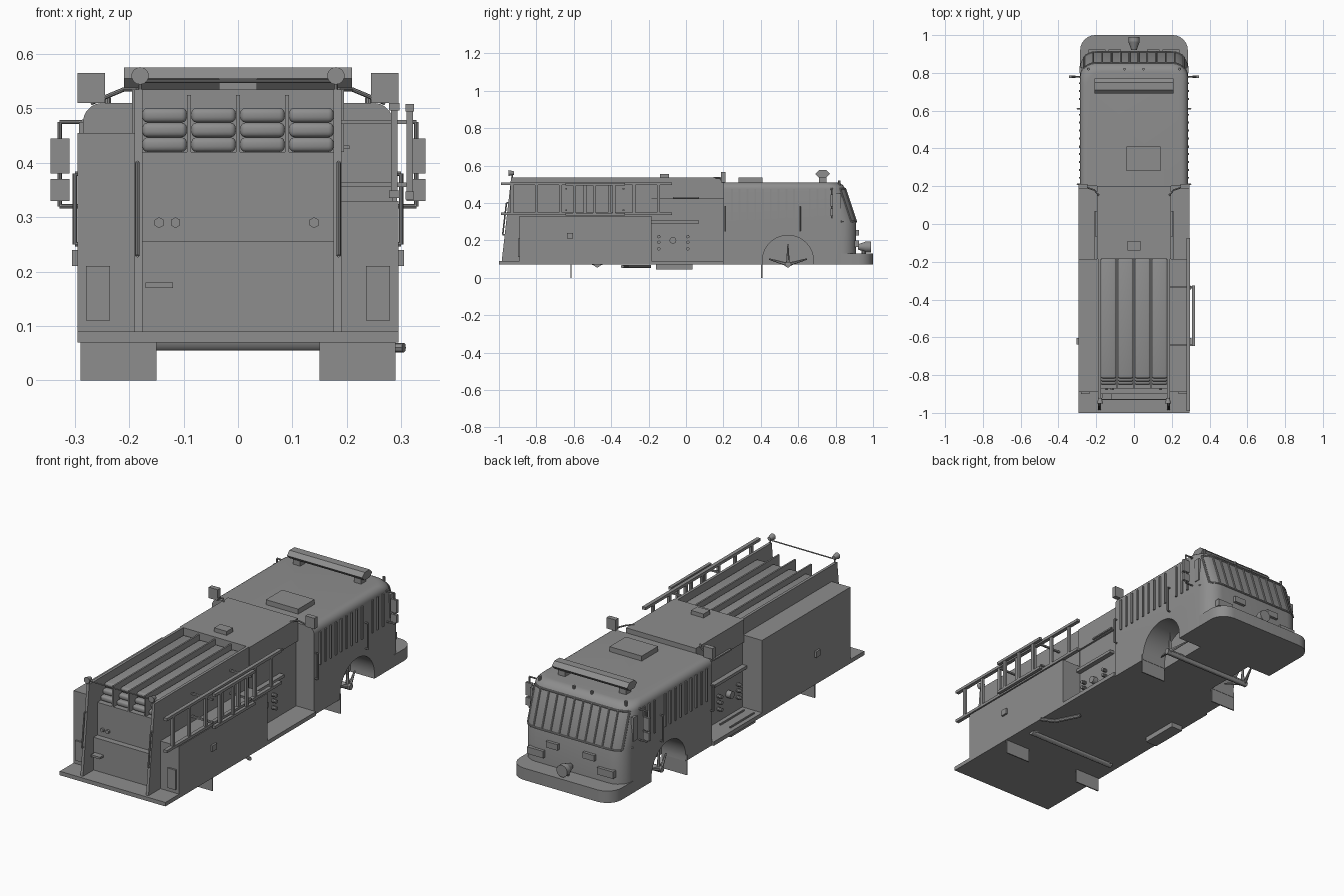
import bpy, bmesh, math
from mathutils import Vector

if "Cube" in bpy.data.objects:
    bpy.data.objects.remove(bpy.data.objects["Cube"])

GREY = bpy.data.materials.new("plain grey")
GREY.use_nodes = True
GREY.diffuse_color = (.27, .27, .27, 1)
GREY.node_tree.nodes["Principled BSDF"].inputs["Base Color"].default_value = GREY.diffuse_color

# Main dimensions
FLOOR, SLAB, DECK, ROOF, BED = .07, .09, .535, .51, .42
BODY, CAB, WALL = .295, .285, .185
TAIL, PUMP, CAB_BACK, NOSE = -.89, -.185, .2, .91
SILL, HEAD = .3, .475
CORNER = .08
REAR_AXLE, FRONT_AXLE = -.475, .545
AXLES = (REAR_AXLE, FRONT_AXLE)
SIDES = (-1, 1)
made = []


def finish(name, bm):
    bmesh.ops.recalc_face_normals(bm, faces=bm.faces)
    mesh = bpy.data.meshes.new(name)
    bm.to_mesh(mesh)
    bm.free()
    mesh.materials.append(GREY)
    ob = bpy.data.objects.new(name, mesh)
    bpy.context.collection.objects.link(ob)
    made.append(ob)
    return ob


def box(name, xs, ys, zs, bevel=0):
    """Box between pairs of limits along each axis."""
    bm = bmesh.new()
    bmesh.ops.create_cube(bm, size=1)
    for v in bm.verts:
        v.co = [limits[c > 0] for limits, c in zip((xs, ys, zs), v.co)]
    if bevel:
        bmesh.ops.bevel(bm, geom=bm.edges[:], offset=bevel, segments=3, affect='EDGES', profile=.5)
    return finish(name, bm)


def around(centre, half):
    return centre - half, centre + half


def across(half):
    return -half, half


def rod(name, start, end, radius, end_radius=None, sides=10):
    start, end = Vector(start), Vector(end)
    if end_radius is None:
        end_radius = radius
    bm = bmesh.new()
    bmesh.ops.create_cone(bm, cap_ends=True, segments=sides, radius1=radius,
                          radius2=end_radius, depth=(end - start).length)
    turn = (end - start).to_track_quat('Z', 'Y')
    for v in bm.verts:
        v.co = turn @ v.co + (start + end) / 2
    return finish(name, bm)


def pipe(name, points, radius=.004):
    for start, end in zip(points, points[1:]):
        rod(name, start, end, radius, sides=8)


def handle(name, start, end, reach):
    """Staple-shaped grab handle standing off a surface."""
    start, end, reach = Vector(start), Vector(end), Vector(reach)
    pipe(name, [start, start + reach, end + reach, end])


def loft(name, rings):
    bm = bmesh.new()
    loops = [[bm.verts.new(p) for p in ring] for ring in rings]
    for low, high in zip(loops, loops[1:]):
        for i in range(len(low)):
            bm.faces.new((low[i - 1], low[i], high[i], high[i - 1]))
    bm.faces.new(loops[0])
    bm.faces.new(loops[-1])
    return finish(name, bm)


def outline(half, back, front, z, steps=6):
    """Plan shape with a square rear and rounded front corners."""
    ring = [(-half, back, z), (half, back, z)]
    for side in (1, -1):
        for k in range(steps + 1):
            turn = math.pi / 2 * (k if side > 0 else steps - k) / steps
            ring.append((side * (half - CORNER + CORNER * math.cos(turn)),
                         front - CORNER + CORNER * math.sin(turn), z))
    return ring


def front_at(z):
    """The nose is upright below the sill and leans back above it."""
    return NOSE - max(0, z - SILL) / 3


def nose_point(x, z):
    over = max(0, abs(x) - CAB + CORNER)
    return x, front_at(z) - CORNER + math.sqrt(max(0, CORNER ** 2 - over ** 2)), z


def cut_wells(ob):
    """Cut the four wheel wells."""
    for y in AXLES:
        for s in SIDES:
            cutter = rod("well_cutter", (s * .15, y, SLAB), (s * .4, y, SLAB), .137, sides=40)
            mod = ob.modifiers.new("well", 'BOOLEAN')
            mod.object, mod.solver = cutter, 'EXACT'
            bpy.context.view_layer.objects.active = ob
            bpy.ops.object.modifier_apply(modifier=mod.name)
            made.remove(cutter)
            bpy.data.objects.remove(cutter)


# Cab with a rounded roof edge, and the bumper
rings = [outline(CAB, CAB_BACK, front_at(z), z) for z in (FLOOR, SILL, HEAD)]
for k in range(1, 6):
    turn = math.pi / 2 * k / 5
    inset = (1 - math.cos(turn)) * (ROOF - HEAD)
    z = HEAD + (ROOF - HEAD) * math.sin(turn)
    rings.append(outline(CAB - inset, CAB_BACK, front_at(z) - inset, z))
cab = loft("cab", rings)
loft("front_bumper", [outline(CAB, .8, 1, z) for z in (FLOOR, .13)])

# Rear body
floor = box("floor", across(BODY), (-1, CAB_BACK), (FLOOR, SLAB))
left_block = box("tall_compartment", (-BODY, -WALL), (TAIL, PUMP), (SLAB, .455))
right_block = box("low_compartment", (WALL, BODY), (TAIL, PUMP), (SLAB, .33))
core = box("body_core", across(WALL), (-.87, CAB_BACK), (SLAB, BED))
for part in (cab, floor, left_block, right_block, core):
    cut_wells(part)
box("pump_house", across(WALL + .01), (PUMP, CAB_BACK), (BED, DECK))
box("rear_step_box", across(WALL), (TAIL - .01, -.8), (SLAB, .255))
box("tailboard_handle", (-.17, -.12), (-.93, TAIL), (.17, .18))
box("deck_box", across(.035), (-.14, -.09), (DECK, .555))
for x in (-.145, -.115, .14):
    rod("rear_knob", (x, -.88, .29), (x, -.86, .29), .01, sides=6)

# Hose bed
for x in (-SLAB, 0, SLAB):
    box("hose_divider", around(x, .004), (-.87, PUMP), (BED, .525))
layer = .027
for column in range(4):
    for row in range(3):
        z = BED + layer * row
        box("folded_hose", around((column - 1.5) * SLAB, .041), (-.85 + row / 60, PUMP),
            (z, z + layer), bevel=.01)


def out(s, *reaches):
    """Limits or positions measured outward on one side."""
    return [s * reach for reach in reaches]


# Paired fittings
for s in SIDES:
    # Bed wall with a raked rear edge
    wall = [(-.985, SLAB), (-.935, DECK), (PUMP, DECK), (PUMP, SLAB)]
    loft("bed_wall", [[(x, y, z) for y, z in wall] for x in out(s, .176, .19)])

    # Rear doors, lamps and rails
    box("rear_door_panel", out(s, .235, .28), (TAIL - .009, TAIL), (.11, .21))
    box("side_lamp", out(s, CAB, .305), around(-.62, .017), (.21, .24))
    handle("rear_handrail", (s * WALL, -.96, .23), (s * WALL, -.94, .4), (0, -.02, 0))
    rod("rear_light_post", (s * .18, -.93, .5), (s * .18, -.93, .55), .004)
    rod("rear_light", (s * .18, -.95, .56), (s * .18, -.92, .56), .016, .009, sides=14)

    # Cab handles
    for name, y in (("cab_rear_handle", .21), ("door_handle", .61)):
        handle(name, (s * CAB, y, .25), (s * CAB, y, .38), (s * .015, 0, 0))

    # Beacons at the rear corners of the cab
    box("beacon", out(s, .245, BODY), around(CAB_BACK, .012), (ROOF, .565))
    pipe("beacon_arm", [(s * WALL, .15, DECK), (s * .21, .18, DECK), (s * .27, CAB_BACK, ROOF)])

    # Mirrors
    handle("mirror_arm", (s * CAB, .78, HEAD), (s * CAB, .78, .32), (s * .043, 0, 0))
    for name, zs in (("mirror", (.38, .445)), ("lower_mirror", (.33, .37))):
        box(name, out(s, .31, .345), around(.78, .007), zs)

    # Side window bars, leaving a gap for the door
    for k in range(13):
        if k != 9:
            box("window_bar", out(s, CAB - .01, CAB + .007), around(.245 + k / 24, .005), (.31, HEAD))
    box("quarter_window", out(s, CAB - .01, CAB + .004), (.8, .83), (.33, .45))

    # Pump panel controls
    rod("main_gauge", (s * WALL, -.07, .2), (s * .21, -.07, .2), .018, sides=16)
    for y in (-.145, .01):
        for z in (.155, .19, .22):
            rod("pump_control", (s * WALL, y, z), (s * .21, y, z), .009)
    box("pump_shelf", out(s, WALL, .21), (PUMP, FLOOR), (.29, .305))
    box("pump_rail", out(s, WALL, .205), (-FLOOR, FLOOR), (.425, .432))

    # Nose lamps and roof markers
    box("headlamp", out(s, .15, .24), (.9, .925), (.165, .2))
    box("grille_lamp", out(s, FLOOR, .135), (.9, .925), (.225, .255))
    for x in out(s, .05, .24):
        rod("roof_marker", (x, .82, .49), (x, .82, .52), .007)

    # Mud flaps and hubs
    for y in AXLES:
        box("mud_flap", out(s, .15, BODY - .005), around(y - .14, .003), (0, .1))
        for t in SIDES:
            rod("hub_spoke", (s * .24, y, FLOOR), (s * .2, y + t / 10, .1), .01, .004, sides=6)
        rod("hub_spindle", (s * .23, y, .06), (s * .23, y, .18), .011, .003, sides=6)

# Cross members
rod("rear_light_bar", (-WALL, -.93, .55), (WALL, -.93, .55), .003)
for y in AXLES:
    rod("axle", (-.25, y, FLOOR), (.25, y, FLOOR), .015, sides=12)
pipe("exhaust", [(.18, -.19, .06), (.24, -.31, .06), (.305, -.34, .06)], radius=.009)

# Sunken side step with raised rim
box("side_step_well", (-.275, -.21), (-.16, .035), (.045, FLOOR))
for x in (-.27, -.215):
    box("step_rim", around(x, .003), (-.155, .035), (SLAB, SLAB + .007))

# Windshield bars following the rounded nose
for k in range(12):
    x = (k - 5.5) * .048
    pipe("windshield_bar", [nose_point(x, SILL), nose_point(x, HEAD)], radius=.005)
for z in (SILL, HEAD):
    pipe("windshield_rail", [nose_point(CAB * k / 10, z) for k in range(-10, 11)], radius=.005)

# Roof items and siren
box("roof_hatch", (-.04, .14), (.28, .41), (ROOF, DECK))
hexagon = [(.73 + .04 * math.cos(k * math.pi / 3), .555 + .023 * math.sin(k * math.pi / 3))
           for k in range(6)]
loft("light_bar", [[(x, y, z) for y, z in hexagon] for x in across(.21)])
for x in across(.17):
    box("light_bar_foot", around(x, .02), around(.73, .02), (ROOF, .54))
rod("siren_stand", (0, .95, .13), (0, .95, .16), .012)
rod("siren_horn", (0, .92, .165), (0, .965, .165), .014, .03, sides=20)
rod("siren_rim", (0, .965, .165), (0, .99, .165), .03, sides=20)


# Side ladders and their brackets
def ladder(name, xs, ys, zs, rungs):
    low, high = zs
    rail = .014
    for z in (low, high - rail):
        box(name + "_rail", xs, ys, (z, z + rail))
    for k in range(rungs):
        y = ys[0] + (ys[1] - ys[0]) * (k + .45) / rungs
        box(name + "_rung", around(sum(xs) / 2, .006), around(y, .008), (low, high))


ladder("long_ladder", (.278, .297), (-.99, -.075), (.335, .51), rungs=7)
ladder("short_ladder", (.308, .324), (-.645, -.325), (.333, .508), rungs=3)
for y in (-.64, -.335):
    for z in (.36, HEAD):
        box("ladder_bracket", (WALL, .31), around(y, .005), around(z, .004))

# Smooth round parts, keep edges sharp
bpy.ops.object.select_all(action='DESELECT')
for ob in made:
    ob.select_set(True)
bpy.context.view_layer.objects.active = cab
bpy.ops.object.shade_smooth_by_angle(angle=math.radians(30))
